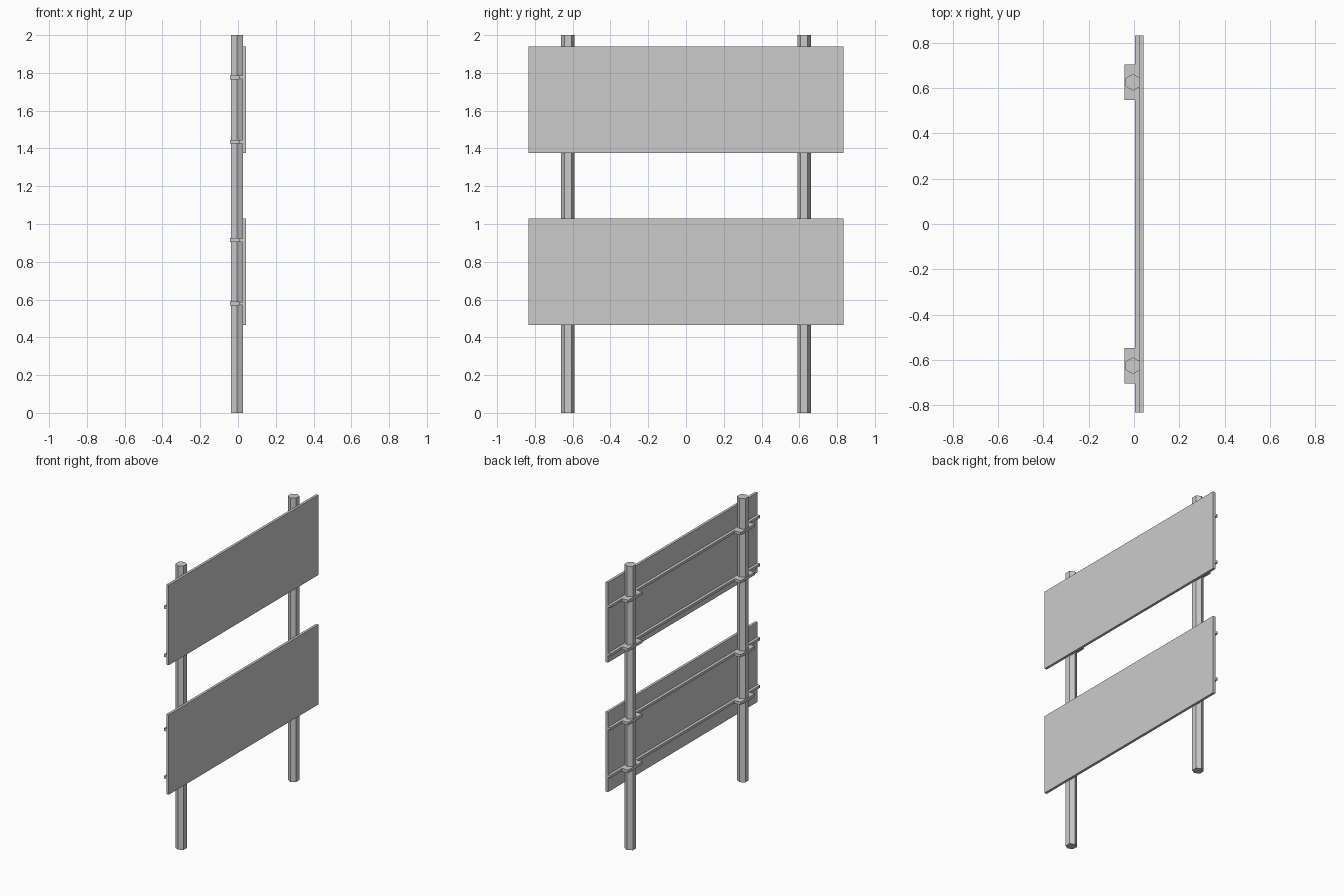
import bpy

if "Cube" in bpy.data.objects:
    bpy.data.objects.remove(bpy.data.objects["Cube"])


def box(name, x0, x1, y0, y1, z0, z1):
    bpy.ops.mesh.primitive_cube_add(
        size=1, location=((x0 + x1) / 2, (y0 + y1) / 2, (z0 + z1) / 2))
    ob = bpy.context.object
    ob.name = name
    ob.scale = (x1 - x0, y1 - y0, z1 - z0)
    bpy.ops.object.transform_apply(location=False, rotation=False, scale=True)
    return ob


POST_Y = 0.626
HALF_WIDTH = 0.833

# Six-sided posts, corners pointing along y
for side, label in ((-1, "near"), (1, "far")):
    bpy.ops.mesh.primitive_cylinder_add(
        vertices=6, radius=0.037, depth=2, location=(-0.005, side * POST_Y, 1))
    bpy.context.object.name = f"post_{label}"

# Each panel: bottom, top, and heights of its two rails
panels = {
    "lower": (0.465, 1.028, (0.579, 0.915)),
    "upper": (1.377, 1.941, (1.436, 1.776)),
}
for level, (bottom, top, rails) in panels.items():
    # Sign board
    box(f"{level}_board", 0.025, 0.043, -HALF_WIDTH, HALF_WIDTH, bottom, top)
    for i, z in enumerate(rails):
        # Rail along the back of the board
        box(f"{level}_rail_{i}", 0.005, 0.025, -HALF_WIDTH, HALF_WIDTH,
            z - 0.009, z + 0.009)
        # Clamps holding the rail to the posts
        for side, label in ((-1, "near"), (1, "far")):
            y = side * POST_Y
            box(f"{level}_clamp_{i}_{label}", -0.043, 0.005,
                y - 0.079, y + 0.079, z - 0.01, z + 0.01)
